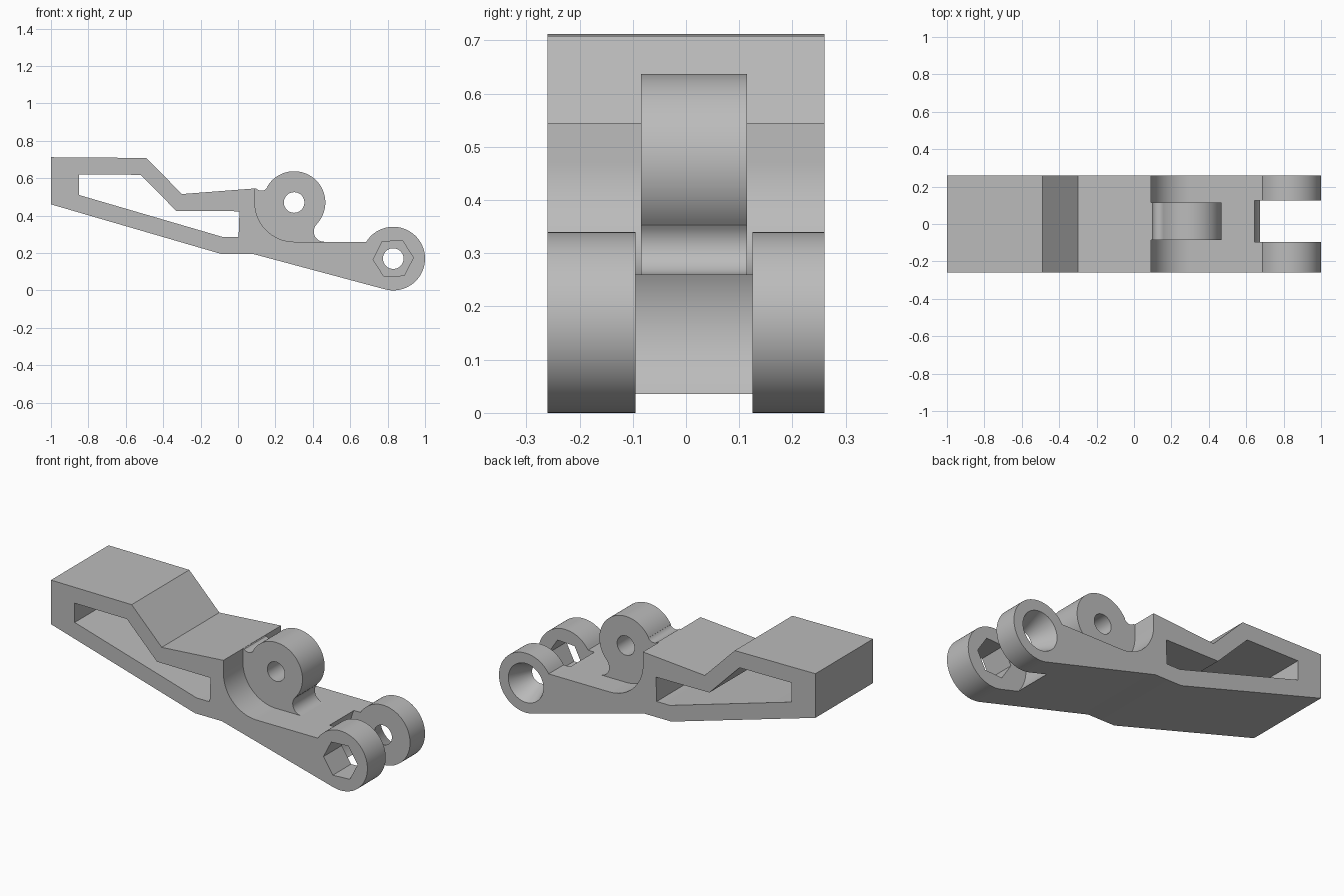
import bpy, bmesh
from math import cos, sin, radians

if "Cube" in bpy.data.objects:
    bpy.data.objects.remove(bpy.data.objects["Cube"], do_unlink=True)

grey = bpy.data.materials.new("plain grey")
grey.use_nodes = True
grey.diffuse_color = (0.5, 0.5, 0.5, 1)
grey.node_tree.nodes["Principled BSDF"].inputs["Base Color"].default_value = (0.5, 0.5, 0.5, 1)

HALF = 0.26                 # half width of the lever
PIN = (0.83, 0.17)          # fork pin centre (x, z)
PIVOT = (0.30, 0.47)        # lug pivot centre (x, z)


def arc(centre, r, a0, a1, n=24):
    """Points on an arc from a0 to a1 degrees."""
    steps = [radians(a0 + (a1 - a0) * i / n) for i in range(n + 1)]
    return [(centre[0] + r * cos(a), centre[1] + r * sin(a)) for a in steps]


def ring(centre, r, n=64, turn=0):
    return arc(centre, r, turn, turn + 360, n)[:-1]


def loft(name, front, back, y0, y1):
    """Solid between two matching x-z outlines at depths y0 and y1."""
    bm = bmesh.new()
    a = [bm.verts.new((x, y0, z)) for x, z in front]
    b = [bm.verts.new((x, y1, z)) for x, z in back]
    bm.faces.new(a)
    bm.faces.new(b[::-1])
    for i in range(len(a)):
        j = (i + 1) % len(a)
        bm.faces.new((a[i], b[i], b[j], a[j]))
    bmesh.ops.recalc_face_normals(bm, faces=bm.faces)
    mesh = bpy.data.meshes.new(name)
    bm.to_mesh(mesh)
    bm.free()
    mesh.materials.append(grey)
    ob = bpy.data.objects.new(name, mesh)
    bpy.context.collection.objects.link(ob)
    return ob


def extrude(name, outline, y0, y1):
    return loft(name, outline, outline, y0, y1)


def select(ob):
    bpy.ops.object.select_all(action='DESELECT')
    ob.select_set(True)
    bpy.context.view_layer.objects.active = ob


def cut(ob, cutter):
    select(ob)
    mod = ob.modifiers.new("cut", 'BOOLEAN')
    mod.operation = 'DIFFERENCE'
    mod.solver = 'EXACT'
    mod.object = cutter
    bpy.ops.object.modifier_apply(modifier=mod.name)
    bpy.data.objects.remove(cutter, do_unlink=True)


# Lever body with fork eyes and the curved relief around the lug
outline = [(-1, 0.46), (-0.09, 0.195), (0.08, 0.195)]
outline += arc(PIN, 0.17, -105, 148, 48)
outline += arc(PIVOT, 0.21, 270, 180)
outline += [(0.09, 0.545), (-0.30, 0.515), (-0.49, 0.708), (-1, 0.712)]
body = extrude("lever_body", outline, -HALF, HALF)

# Window through the handle
window = [(-0.85, 0.62), (-0.52, 0.618), (-0.33, 0.425), (0.008, 0.423),
          (0.003, 0.285), (-0.08, 0.285), (-0.85, 0.51)]
cut(body, extrude("window_cutter", window, -1, 1))

# Fork slot with a round floor
cut(body, extrude("slot_cutter", ring(PIN, 0.206), -0.095, 0.125))

# Hexagonal socket in the front eye, tapered bore in the back eye
cut(body, extrude("hex_cutter", ring(PIN, 0.108, 6, 3), -0.3, 0))
cut(body, loft("bore_cutter", ring(PIN, 0.053), ring(PIN, 0.113), 0.12, 0.265))

# Pivot lug, blended into the body by two fillets
profile = arc((0.125, 0.57), 0.037, 225, 330, 10)
profile += arc(PIVOT, 0.167, 150, -44, 48)
profile += arc((0.46, 0.315), 0.055, 136, 270, 12)
profile += [(0.46, 0.25)]
profile += arc(PIVOT, 0.22, 270, 180)
profile += [(0.08, 0.543)]
lug = extrude("pivot_lug", profile, -0.085, 0.115)
cut(lug, extrude("pivot_cutter", ring(PIVOT, 0.055, 48), -1, 1))

for ob in (body, lug):
    select(ob)
    bpy.ops.object.shade_smooth_by_angle(angle=radians(25))
